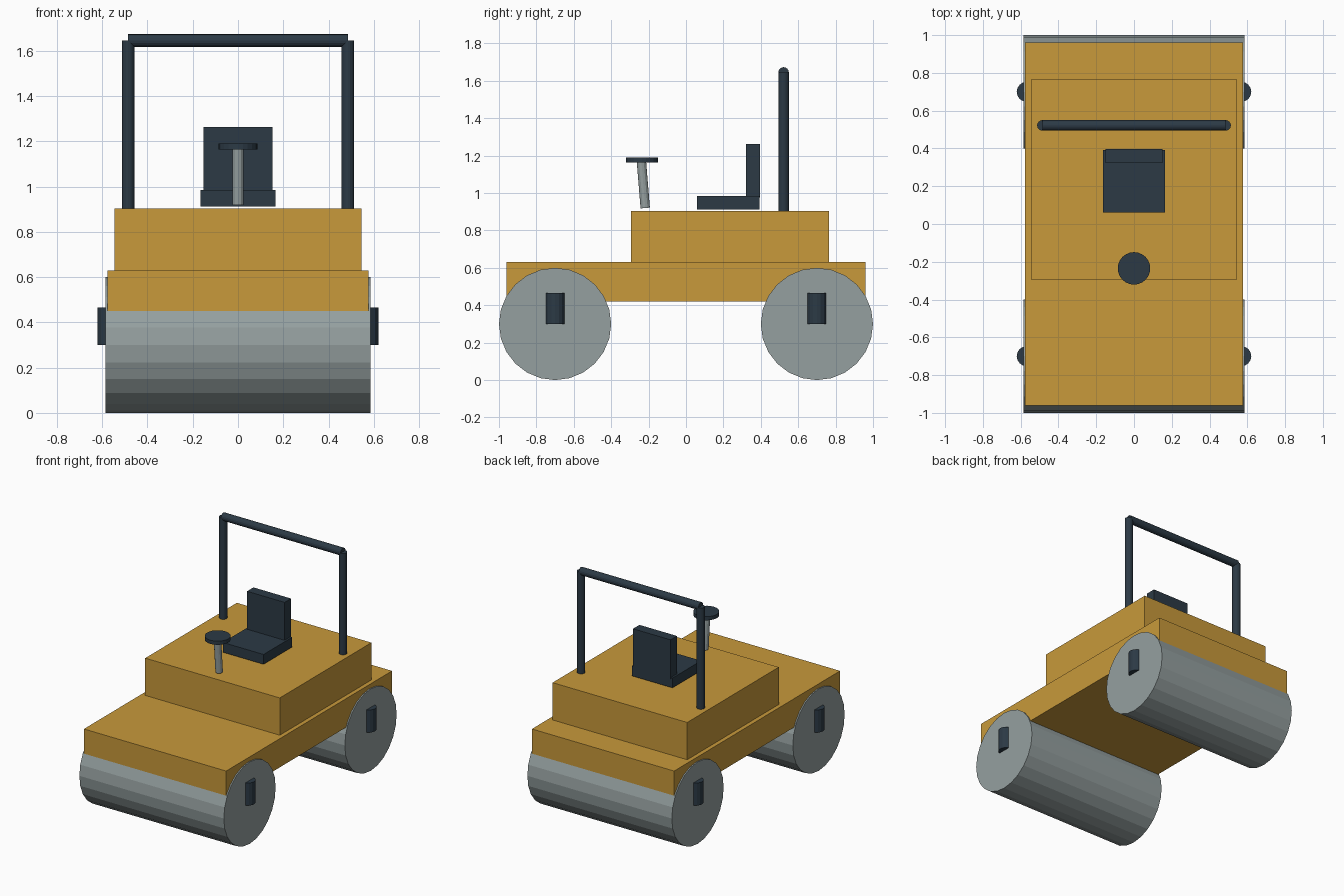
import bpy
from math import pi
from mathutils import Vector

cube = bpy.data.objects.get("Cube")
if cube:
    bpy.data.objects.remove(cube, do_unlink=True)


def material(name, colour):
    m = bpy.data.materials.new(name)
    m.use_nodes = True
    m.diffuse_color = (*colour, 1)
    m.node_tree.nodes["Principled BSDF"].inputs["Base Color"].default_value = (*colour, 1)
    return m


YELLOW = material("machine yellow", (0.58, 0.32, 0.043))
STEEL = material("steel grey", (0.30, 0.35, 0.35))
DARK = material("dark slate", (0.025, 0.042, 0.06))


def finish(name, mat):
    obj = bpy.context.object
    obj.name = name
    obj.data.materials.append(mat)
    return obj


def box(name, mat, low, high):
    low, high = Vector(low), Vector(high)
    bpy.ops.mesh.primitive_cube_add(size=1, location=(low + high) / 2)
    bpy.context.object.scale = high - low
    bpy.ops.object.transform_apply(location=False, rotation=False, scale=True)
    return finish(name, mat)


def rod(name, mat, start, end, radius, sides=16):
    start, end = Vector(start), Vector(end)
    axis = end - start
    bpy.ops.mesh.primitive_cylinder_add(
        vertices=sides, radius=radius, depth=axis.length, location=(start + end) / 2,
        rotation=Vector((0, 0, 1)).rotation_difference(axis).to_euler())
    return finish(name, mat)


# Body
box("chassis", YELLOW, (-0.576, -0.96, 0.42), (0.576, 0.96, 0.63))
box("upper_deck", YELLOW, (-0.545, -0.295, 0.62), (0.545, 0.765, 0.903))

# Rolling drums with axle brackets on both ends
for end, y in (("front", -0.7), ("rear", 0.7)):
    rod(end + "_drum", STEEL, (-0.585, y, 0.3), (0.585, y, 0.3), 0.3, 24)
    for side, s in (("left", 1), ("right", -1)):
        rod(f"{end}_{side}_bracket", DARK, (s * 0.568, y, 0.3), (s * 0.568, y, 0.465), 0.053)

# Seat
box("seat_cushion", DARK, (-0.165, 0.06, 0.912), (0.165, 0.392, 0.984))
box("seat_back", DARK, (-0.152, 0.322, 0.976), (0.152, 0.396, 1.262))

# Steering
rod("steering_column", STEEL, (0, -0.218, 0.92), (0, -0.238, 1.165), 0.025, 12)
rod("steering_wheel", DARK, (0, -0.235, 1.163), (0, -0.235, 1.19), 0.086, 24)

# Roll bar
for side, s in (("left", 1), ("right", -1)):
    rod(side + "_roll_post", DARK, (s * 0.485, 0.522, 0.9), (s * 0.485, 0.522, 1.645), 0.028)
rod("roll_crossbar", DARK, (-0.485, 0.522, 1.645), (0.485, 0.522, 1.645), 0.028)
